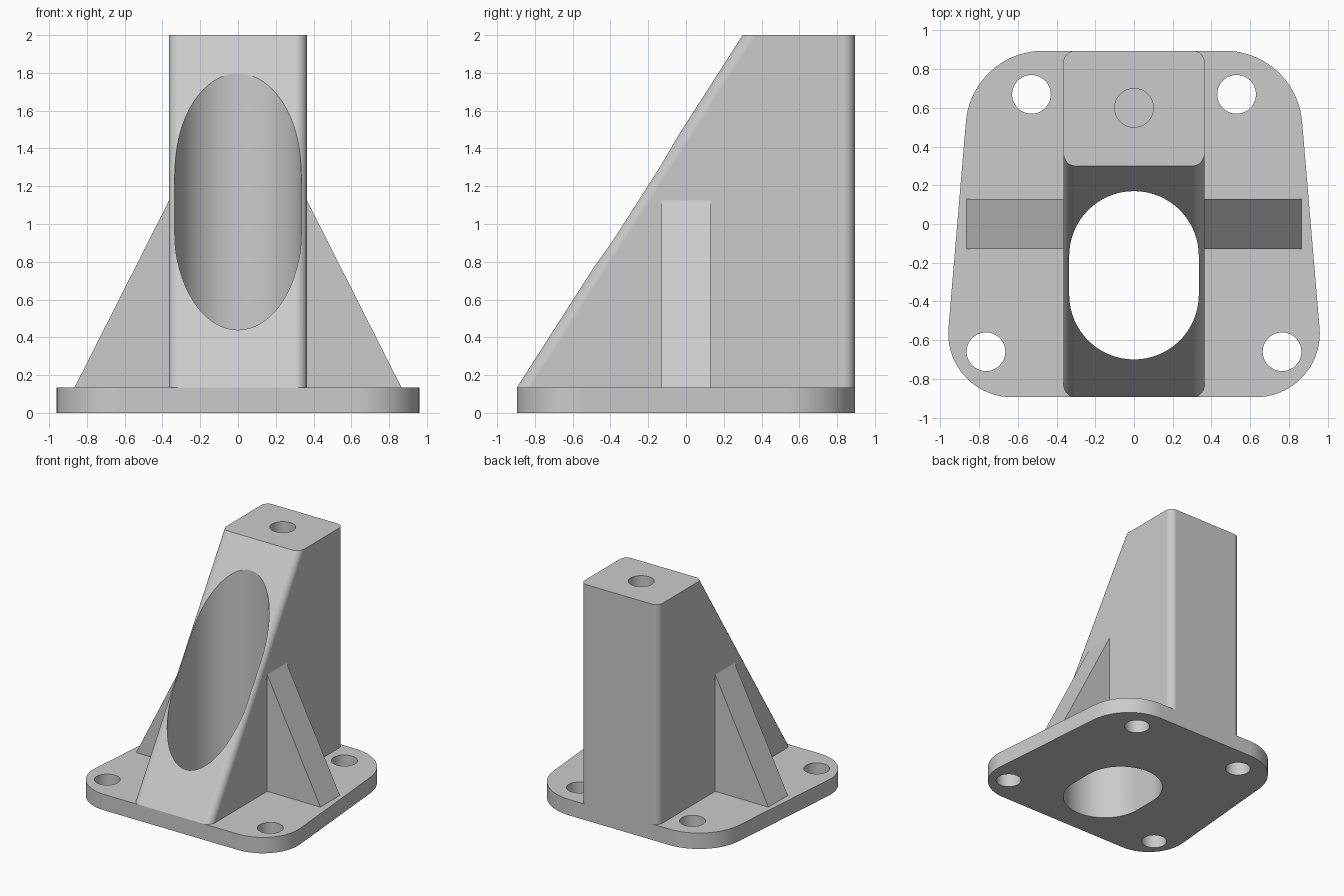
import bpy
import bmesh
import math
from mathutils import Vector

if "Cube" in bpy.data.objects:
    bpy.data.objects.remove(bpy.data.objects["Cube"])

BASE_TOP = 0.135
HEIGHT = 2.0
DEPTH = 0.895        # half depth of plate and tower
TOWER_W = 0.365      # half width of tower

# Single machined-metal colour
GREY = (0.6, 0.6, 0.6, 1)
metal = bpy.data.materials.new("light grey metal")
metal.diffuse_color = GREY
metal.use_nodes = True
metal.node_tree.nodes["Principled BSDF"].inputs["Base Color"].default_value = GREY


def arc(cx, cy, r, start, end, steps=20):
    angles = [math.radians(start + (end - start) * i / steps) for i in range(steps + 1)]
    return [(cx + r * math.cos(a), cy + r * math.sin(a)) for a in angles]


def prism(name, points, direction, bevel=0):
    """Extrude a 3D outline; optionally round its long upright edges."""
    bm = bmesh.new()
    face = bm.faces.new([bm.verts.new(p) for p in points])
    grown = bmesh.ops.extrude_face_region(bm, geom=[face])["geom"]
    verts = [v for v in grown if isinstance(v, bmesh.types.BMVert)]
    bmesh.ops.translate(bm, verts=verts, vec=Vector(direction))
    if bevel:
        edges = [e for e in bm.edges if abs(e.verts[0].co.z - e.verts[1].co.z) > 0.5]
        bmesh.ops.bevel(bm, geom=edges, offset=bevel, segments=8, profile=0.5,
                        affect='EDGES', clamp_overlap=False)
    bmesh.ops.recalc_face_normals(bm, faces=bm.faces)
    mesh = bpy.data.meshes.new(name)
    bm.to_mesh(mesh)
    bm.free()
    mesh.materials.append(metal)
    obj = bpy.data.objects.new(name, mesh)
    bpy.context.collection.objects.link(obj)
    return obj


def upright(name, outline, z0, z1):
    return prism(name, [(x, y, z0) for x, y in outline], (0, 0, z1 - z0))


def hole(x, y, r, z0, z1):
    return upright("hole_cutter", arc(x, y, r, 0, 360, 48)[:-1], z0, z1)


def activate(obj):
    bpy.ops.object.select_all(action='DESELECT')
    obj.select_set(True)
    bpy.context.view_layer.objects.active = obj


def cut(obj, cutters):
    activate(obj)
    for cutter in cutters:
        cutter.hide_render = True
        mod = obj.modifiers.new("cut", 'BOOLEAN')
        mod.operation = 'DIFFERENCE'
        mod.solver = 'EXACT'
        mod.object = cutter
        bpy.ops.object.modifier_apply(modifier=mod.name)


def finish(obj):
    activate(obj)
    bpy.ops.object.shade_smooth_by_angle(angle=math.radians(30))
    mod = obj.modifiers.new("even_shading", 'WEIGHTED_NORMAL')
    mod.keep_sharp = True


# Base plate: tapered outline with large rounded corners
lean = math.degrees(math.atan(0.086))
right_half = (arc(0.63, -DEPTH + 0.33, 0.33, -90, lean)
              + arc(0.47, DEPTH - 0.4, 0.4, lean, 90))
left_half = [(-x, y) for x, y in reversed(right_half)]
base_plate = upright("base_plate", right_half + left_half, 0, BASE_TOP)

# Tower: upright back, sloped front, rounded long edges
profile = [(-DEPTH, BASE_TOP), (DEPTH, BASE_TOP), (DEPTH, HEIGHT), (0.3, HEIGHT)]
tower = prism("tower", [(-TOWER_W, y, z) for y, z in profile],
              (2 * TOWER_W, 0, 0), bevel=0.06)

# Side ribs: one triangular gusset on each side
ribs = []
for side, label in ((1, "left"), (-1, "right")):
    tri = [(0.35, BASE_TOP), (0.865, BASE_TOP), (TOWER_W, 1.125), (0.35, 1.125)]
    ribs.append(prism(label + "_rib", [(side * x, -0.13, z) for x, z in tri],
                      (0, 0.26, 0)))

# Cutters: vertical slot, blind top hole, four bolt holes
slot_outline = arc(0, -0.165, 0.335, 0, 180, 32) + arc(0, -0.365, 0.335, 180, 360, 32)
slot = upright("slot_cutter", slot_outline, -0.2, 2.2)
top_hole = hole(0, 0.6, 0.1, 1.5, 2.2)
bolts = [hole(s * x, y, 0.1, -0.2, 0.4)
         for x, y in ((0.53, 0.67), (0.765, -0.66)) for s in (-1, 1)]

cut(base_plate, [slot] + bolts)
cut(tower, [slot, top_hole])
for cutter in [slot, top_hole] + bolts:
    bpy.data.objects.remove(cutter)

for part in [base_plate, tower] + ribs:
    finish(part)
